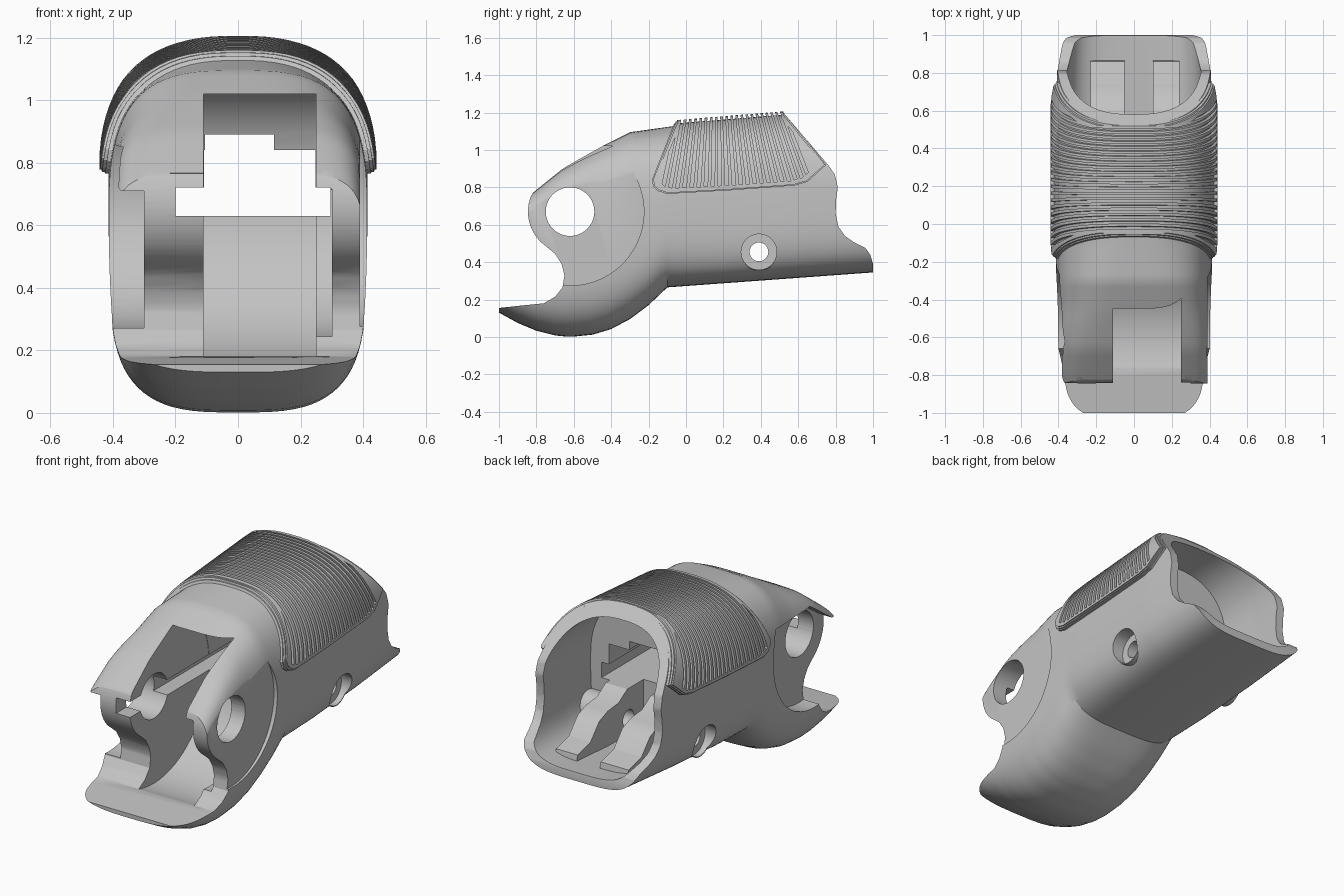
import bpy, bmesh, math

if "Cube" in bpy.data.objects:
    bpy.data.objects.remove(bpy.data.objects["Cube"])

grey = bpy.data.materials.new("plain grey")
grey.use_nodes = True
COLOUR = (0.55, 0.55, 0.55, 1)
grey.diffuse_color = COLOUR
grey.node_tree.nodes["Principled BSDF"].inputs["Base Color"].default_value = COLOUR

AXIS = (-0.62, 0.67)          # knuckle pin, as (y, z)
PIN = (.39, .455)             # rear pin
TOP = [(-1, .62), (-.82, .77), (-.66, .9), (-.45, 1.02), (-.3, 1.095), (-.05, 1.13), (.5, 1.175), (1, 1.2)]
BOTTOM = [(-1, .13), (-.9, .075), (-.8, .033), (-.7, .008), (-.62, 0), (-.5, .012), (-.4, .042),
          (-.3, .095), (-.2, .17), (-.1, .265), (1, .345)]
WIDTH = [(-1, .395), (-.6, .41), (0, .415), (.6, .415), (1, .4)]
TOP_POWER = [(-.8, 6.5), (-.45, 3.6), (-.1, 2.55), (1, 2.55)]
BOTTOM_POWER = [(-.6, 3.2), (-.1, 3.6), (.2, 4), (1, 4)]


def lerp(table, y):
    if y <= table[0][0]:
        return table[0][1]
    for (a, p), (b, q) in zip(table, table[1:]):
        if y <= b:
            return p + (q - p) * (y - a) / (b - a)
    return table[-1][1]


def volume(mesh):
    bm = bmesh.new()
    bm.from_mesh(mesh)
    result = bm.calc_volume(signed=True)
    bm.free()
    return result


def finish(name, bm):
    bmesh.ops.recalc_face_normals(bm, faces=bm.faces)
    if bm.calc_volume(signed=True) < 0:
        bmesh.ops.reverse_faces(bm, faces=bm.faces)
    bmesh.ops.triangulate(bm, faces=bm.faces)
    mesh = bpy.data.meshes.new(name)
    bm.to_mesh(mesh)
    bm.free()
    mesh.materials.append(grey)
    ob = bpy.data.objects.new(name, mesh)
    bpy.context.collection.objects.link(ob)
    return ob


def skin(bm, rings):
    """Close a row of matching rings into a solid."""
    for r, q in zip(rings, rings[1:]):
        for k in range(len(r)):
            bm.faces.new((r[k], r[k - 1], q[k - 1], q[k]))
    bm.faces.new(rings[0])
    bm.faces.new(rings[-1])


def loft(name, y0, y1, grow=0.0, steps=40, seg=80):
    """Rounded tube following the top, bottom and width curves."""
    bm = bmesh.new()
    rings = []
    for i in range(steps + 1):
        y = y0 + (y1 - y0) * i / steps
        zt, zb, w = lerp(TOP, y) + grow, lerp(BOTTOM, y) - grow, lerp(WIDTH, y) + grow
        mid, half = (zt + zb) / 2, (zt - zb) / 2
        ring = []
        for k in range(seg):
            a = 2 * math.pi * (k + .5) / seg
            c, s = math.cos(a), math.sin(a)
            n = 2 / lerp(TOP_POWER if s > 0 else BOTTOM_POWER, y)
            ring.append(bm.verts.new((w * math.copysign(abs(c) ** n, c), y,
                                      mid + half * math.copysign(abs(s) ** n, s))))
        rings.append(ring)
    skin(bm, rings)
    return finish(name, bm)


def prism(name, outlines, x0, x1):
    """Side outlines (y, z) extruded across x."""
    bm = bmesh.new()
    for pts in outlines:
        skin(bm, [[bm.verts.new((x, y, z)) for y, z in pts] for x in (x0, x1)])
    return finish(name, bm)


def arc(centre, r, a0, a1, n=40):
    return [(centre[0] + r * math.cos(math.radians(a0 + (a1 - a0) * i / n)),
             centre[1] + r * math.sin(math.radians(a0 + (a1 - a0) * i / n))) for i in range(n + 1)]


def disc(name, centre, r, x0, x1):
    return prism(name, [arc(centre, r, 0, 351, 39)], x0, x1)


def rect(y0, y1, z0, z1):
    return [(y0, z0), (y1, z0), (y1, z1), (y0, z1)]


def combine(target, tool, op="DIFFERENCE"):
    """Apply a boolean, taking the first solver that gives a sound volume."""
    old = volume(target.data)
    low, high = {"DIFFERENCE": (.2, .99999), "INTERSECT": (.01, 1), "UNION": (.999, 3)}[op]
    for solver, shift in (("MANIFOLD", 0), ("EXACT", 0), ("MANIFOLD", .0013), ("EXACT", .0017)):
        tool.location = (shift, shift, shift)
        mod = target.modifiers.new("cut", "BOOLEAN")
        mod.object, mod.operation, mod.solver = tool, op, solver
        graph = bpy.context.evaluated_depsgraph_get()
        mesh = bpy.data.meshes.new_from_object(target.evaluated_get(graph))
        target.modifiers.remove(mod)
        if low * old < volume(mesh) < high * old:
            target.data = mesh
            break
    bpy.data.objects.remove(tool)


# Main shell
shell = loft("finger_shell", -1, 1, 0, 60)

# Ribbed grip pad with a stepped soft edge, wrapped over the back of the shell
outline = [(-.182, .84), (-.175, .805), (-.15, .78), (-.1, .765), (.25, .785), (.58, .81), (.65, .83),
           (.75, .92), (.53, 1.2), (.53, 1.4), (-.05, 1.4), (-.06, 1.15)]


def inset(sy, sz):
    return [(.27 + (y - .27) * sy, .98 + (z - .98) * sz) for y, z in outline]


RIBS = 22
slats = []
for i in range(RIBS):
    a, b = (i + .25) / RIBS, (i + .75) / RIBS
    low, high = (lambda t: -.15 + .86 * t), (lambda t: -.045 + .57 * t)
    slats.append([(low(a), .76), (low(b), .76), (high(b), 1.23), (high(a), 1.23)])
grooves = prism("grooves", slats, -.7, .7)
combine(grooves, prism("groove_outline", [inset(.92, .86)], -1, 1), "INTERSECT")
combine(grooves, loft("groove_floor", -.3, .85, .012))
for grow, sy, sz in ((.013, 1, 1), (.023, .985, .975), (.03, .965, .94)):
    pad = loft("grip_pad", -.3, .85, grow)
    combine(pad, prism("pad_outline", [inset(sy, sz)], -1, 1), "INTERSECT")
    combine(shell, pad, "UNION")
combine(shell, grooves)

# Rear cavity, with its tunnels forward to the knuckle
combine(shell, loft("rear_cavity", .36, 1.1, -.05))
combine(shell, prism("tunnel", [rect(-.4, .5, .64, .84)], -.108, .248))
combine(shell, prism("tunnel_top", [rect(-.4, .5, .8, .89)], -.106, .115))
combine(shell, prism("tunnel_wide", [rect(-1.1, .51, .63, .72)], -.2, .295))

# Ridges and bosses that carry the rear pin
ridge = [(.3, .36), (.87, .37), (.86, .42), (.74, .45), (.66, .54), (.58, .57), (.48, .58), (.4, .63), (.3, .63)]
for x0, x1 in ((-.23, -.05), (.1, .24)):
    combine(shell, prism("ridge", [ridge], x0, x1), "UNION")
for x0, x1 in ((-.365, -.2), (.2, .365)):
    combine(shell, disc("pin_boss", PIN, .1, x0, x1), "UNION")
combine(shell, prism("pin_channel", [rect(.25, .5, .4, .66)], -.05, .1))

# Knuckle socket: deep centre slot and a shallower clearance beside one ear
slot = arc(AXIS, .51, -180, 32) + [(-.24, 1.0), (-.27, 1.02), (-.8, 1.02), (-1.1, 1.0)]
combine(shell, prism("centre_slot", [slot], -.11, .25))
side = arc(AXIS, .43, -180, 6) + [(-.62, .72), (-.85, .715), (-1.1, .715)]
combine(shell, prism("side_clearance", [side], .24, .3))

# Outer pockets beside each ear, one deep and one shallow
deep = arc(AXIS, .4, -180, 28) + [(-.62, .85), (-.8, .72), (-.83, .71), (-1.1, .71)]
combine(shell, prism("deep_pocket", [deep], -.6, -.3))
shallow = arc(AXIS, .395, -90, 38) + [(-.55, .9), (-.9, .89), (-.9, .28)]
combine(shell, prism("shallow_pocket", [shallow], .39, .6))

# Front outline with the round ear and scooped lip
front = ([(-1.3, .15), (-1, .155), (-.88, .168), (-.76, .18), (-.7, .215), (-.66, .265), (-.65, .33),
          (-.665, .39), (-.7, .445)] + arc(AXIS, .225, 232, 158, 14) + [(-.82, .765), (-.9, .8), (-1.3, .8)])
combine(shell, prism("front_outline", [front], -1, 1))

# Slanted, waisted rear rim
rear = [(.52, 1.3), (.52, 1.2), (.76, .92), (.795, .87), (.812, .8), (.802, .73), (.8, .66), (.815, .59),
        (.85, .54), (.9, .505), (.96, .475), (.985, .44), (1.0, .39), (1.0, .3), (1.3, .3), (1.3, 1.3)]
combine(shell, prism("rear_outline", [rear], -1, 1))

# Pin holes
combine(shell, disc("knuckle_hole", AXIS, .13, -1, 1))
combine(shell, disc("pin_hole", PIN, .05, -1, 1))
for x0, x1 in ((-.6, -.33), (.33, .6)):
    combine(shell, disc("counterbore", PIN, .095, x0, x1))

bpy.ops.object.select_all(action="DESELECT")
shell.select_set(True)
bpy.context.view_layer.objects.active = shell
bpy.ops.object.shade_smooth_by_angle(angle=math.radians(28))
